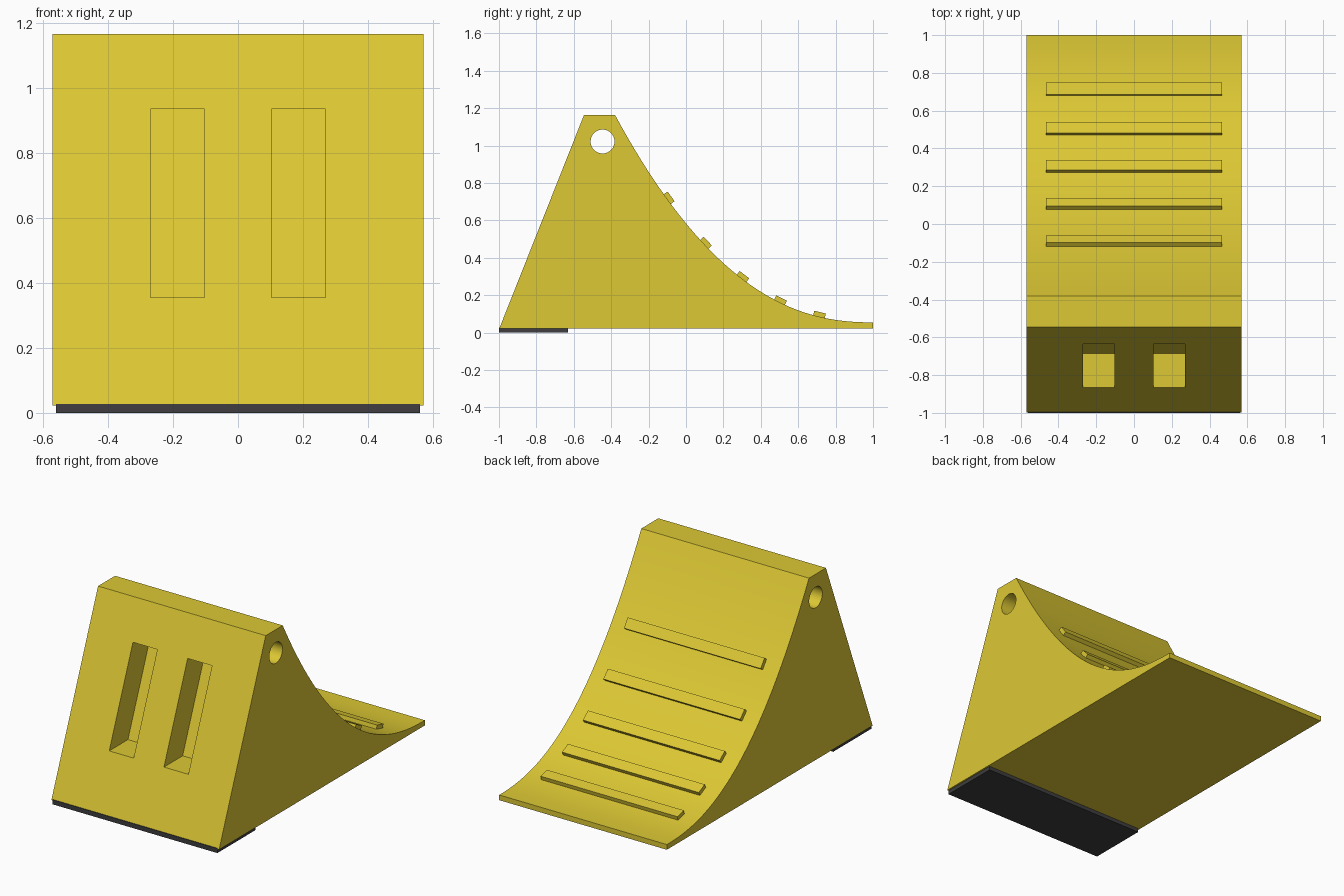
import bpy, bmesh, math
from mathutils import Matrix

if "Cube" in bpy.data.objects:
    bpy.data.objects.remove(bpy.data.objects["Cube"])


def material(name, rgb):
    m = bpy.data.materials.new(name)
    m.diffuse_color = (*rgb, 1)
    m.use_nodes = True
    m.node_tree.nodes["Principled BSDF"].inputs["Base Color"].default_value = m.diffuse_color
    return m


YELLOW = material("safety yellow", (0.72, 0.58, 0.034))
RUBBER = material("dark rubber", (0.05, 0.048, 0.05))


def prism(name, profile, x0, x1, mat):
    """Extrude a (y, z) outline along x."""
    bm = bmesh.new()
    face = bm.faces.new([bm.verts.new((x0, y, z)) for y, z in profile])
    new = bmesh.ops.extrude_face_region(bm, geom=[face])["geom"]
    bmesh.ops.translate(bm, vec=(x1 - x0, 0, 0),
                        verts=[v for v in new if isinstance(v, bmesh.types.BMVert)])
    bmesh.ops.recalc_face_normals(bm, faces=bm.faces[:])
    me = bpy.data.meshes.new(name)
    bm.to_mesh(me)
    bm.free()
    me.materials.append(mat)
    ob = bpy.data.objects.new(name, me)
    bpy.context.collection.objects.link(ob)
    return ob


def cut(ob, cutter):
    cutter.hide_render = True
    mod = ob.modifiers.new("cut", 'BOOLEAN')
    mod.operation, mod.solver, mod.object = 'DIFFERENCE', 'EXACT', cutter
    bpy.ops.object.select_all(action='DESELECT')
    ob.select_set(True)
    bpy.context.view_layer.objects.active = ob
    bpy.ops.object.modifier_apply(modifier=mod.name)
    bpy.data.objects.remove(cutter)


# Curved ramp: height and slope at y
def ramp(y):
    return 0.055 + 1.11 * ((1 - y) / 1.38) ** 2.3


def slope(y):
    return -1.11 * 2.3 / 1.38 * ((1 - y) / 1.38) ** 1.3


# Wedge body
N = 40
curve = [(-0.38 + 1.38 * i / N, ramp(-0.38 + 1.38 * i / N)) for i in range(N + 1)]
body = prism("chock_body", [(1, 0.023), (-0.998, 0.023), (-0.545, 1.165)] + curve,
             -0.57, 0.57, YELLOW)

# Rope hole through the top
hole = [(-0.446 + 0.064 * math.cos(a), 1.022 + 0.064 * math.sin(a))
        for a in (2 * math.pi * i / 40 for i in range(40))]
cut(body, prism("hole_cutter", hole, -0.8, 0.8, YELLOW))


# Hand slots in the front, back wall parallel to the front face
def front_y(z):
    return -0.998 + (z - 0.023) * 0.453 / 1.142


LO, HI = 0.355, 0.935
for side in (-1, 1):
    outline = [(front_y(LO) - 0.2, LO), (front_y(LO) + 0.182, LO),
               (front_y(HI) + 0.182, HI), (front_y(HI) - 0.2, HI)]
    xs = sorted((side * 0.103, side * 0.269))
    cut(body, prism("slot_cutter", outline, xs[0], xs[1], YELLOW))

bpy.ops.object.select_all(action='DESELECT')
body.select_set(True)
bpy.context.view_layer.objects.active = body
bpy.ops.object.shade_smooth_by_angle(angle=math.radians(30))

# Grip cleats lying on the ramp
for i, y in enumerate((-0.1, 0.098, 0.297, 0.5, 0.711)):
    rot = Matrix.Rotation(math.atan(slope(y)), 2)
    pts = []
    for a, b in ((-0.032, -0.015), (0.032, -0.015), (0.032, 0.025), (-0.032, 0.025)):
        ang = math.atan(slope(y))
        pts.append((y + a * math.cos(ang) - b * math.sin(ang),
                    ramp(y) + a * math.sin(ang) + b * math.cos(ang)))
    prism(f"grip_cleat_{i + 1}", pts, -0.465, 0.465, YELLOW)

# Rubber pad under the front edge
prism("rubber_pad", [(-1, 0), (-0.63, 0), (-0.63, 0.028), (-1, 0.028)],
      -0.56, 0.56, RUBBER)
